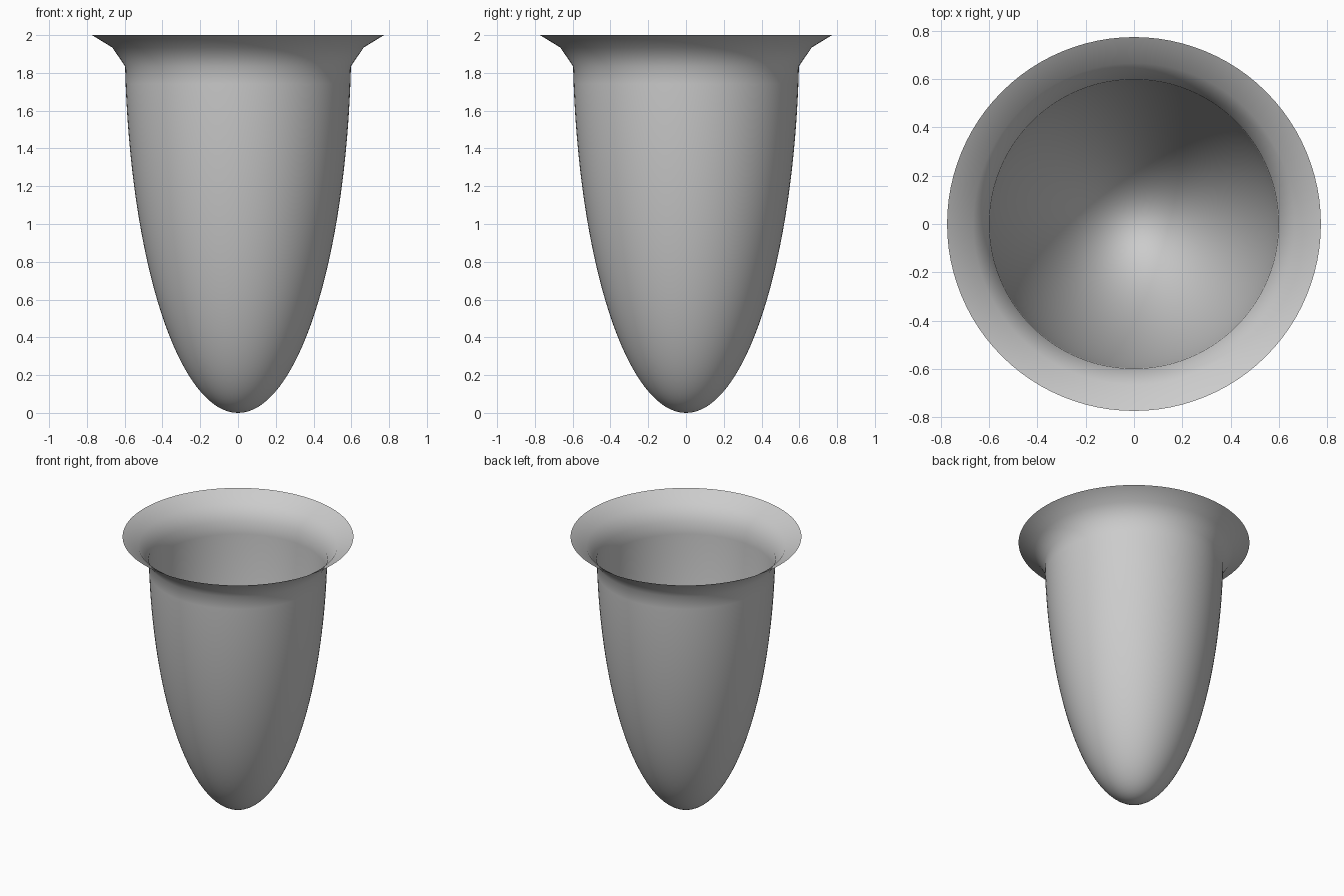
import bpy, bmesh, math

if "Cube" in bpy.data.objects:
    bpy.data.objects.remove(bpy.data.objects["Cube"])

SEGMENTS = 96
BODY_R, BODY_H, NECK_Z = 0.60, 2.0, 1.835

# Profile: half-ellipse body from the tip up to the neck, then a flared lip
neck_angle = math.acos(1 - NECK_Z / BODY_H)
profile = []
for i in range(33):
    a = neck_angle * i / 32
    profile.append((BODY_R * math.sin(a), BODY_H * (1 - math.cos(a))))
profile += [(0.665, 1.934), (0.773, 2.0)]

# Revolve the profile into a thin open cup
bm = bmesh.new()
verts = [bm.verts.new((r, 0, z)) for r, z in profile]
edges = [bm.edges.new(pair) for pair in zip(verts, verts[1:])]
bmesh.ops.spin(bm, geom=verts + edges, cent=(0, 0, 0), axis=(0, 0, 1),
               angle=math.tau, steps=SEGMENTS, use_merge=False)
bmesh.ops.remove_doubles(bm, verts=bm.verts, dist=1e-4)
bmesh.ops.recalc_face_normals(bm, faces=bm.faces)

# Make the outside of the cup the front side
side = max(bm.faces, key=lambda f: -abs(f.calc_center_median().z - 1.0))
c = side.calc_center_median()
if side.normal.x * c.x + side.normal.y * c.y < 0:
    bmesh.ops.reverse_faces(bm, faces=bm.faces)
for f in bm.faces:
    f.smooth = True

mesh = bpy.data.meshes.new("flared_cup")
bm.to_mesh(mesh)
bm.free()
cup = bpy.data.objects.new("flared_cup", mesh)
bpy.context.collection.objects.link(cup)
